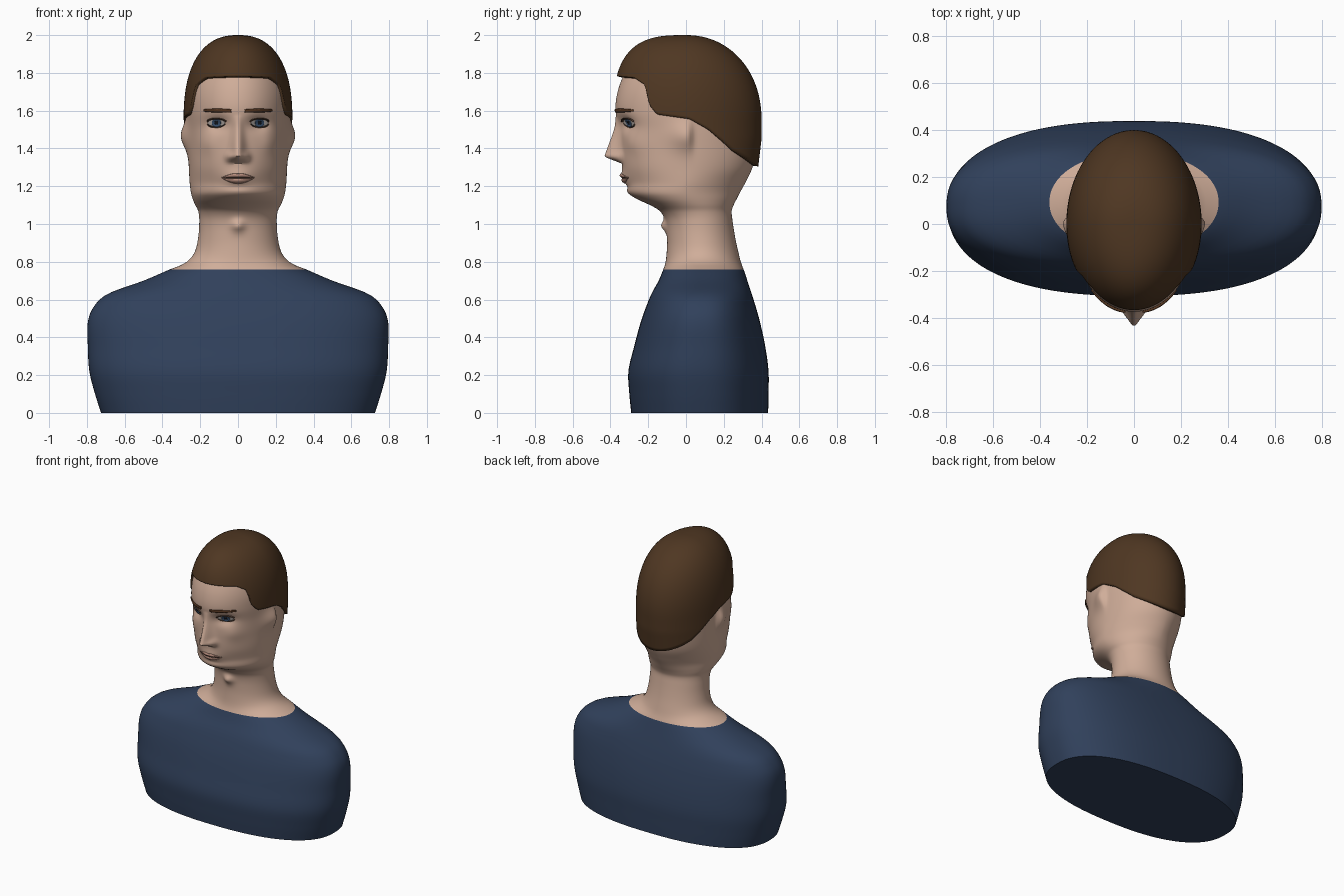
import bpy, bmesh
from math import sin, cos, pi, exp, sqrt

cube = bpy.data.objects.get("Cube")
if cube:
    bpy.data.objects.remove(cube)


def material(name, *rgb):
    m = bpy.data.materials.new(name)
    m.use_nodes = True
    m.diffuse_color = (*rgb, 1)
    m.node_tree.nodes["Principled BSDF"].inputs["Base Color"].default_value = (*rgb, 1)
    return m


SKIN = material("skin", .63, .42, .32)
NAVY = material("navy_cloth", .03, .052, .105)
BROWN = material("brown_hair", .078, .038, .016)
BROW = material("brow_brown", .09, .037, .015)
LIP = material("lip_pink", .46, .26, .2)
LID = material("lash_dark", .08, .045, .03)
WHITE = material("eye_white", .5, .45, .42)
IRIS = material("iris_blue", .05, .1, .19)
PUPIL = material("pupil_black", .01, .012, .018)


def finish(bm, name, mats, angle=40):
    me = bpy.data.meshes.new(name)
    bm.to_mesh(me)
    bm.free()
    for m in mats:
        me.materials.append(m)
    ob = bpy.data.objects.new(name, me)
    bpy.context.collection.objects.link(ob)
    bpy.ops.object.select_all(action="DESELECT")
    ob.select_set(True)
    bpy.context.view_layer.objects.active = ob
    bpy.ops.object.shade_smooth_by_angle(angle=angle * pi / 180)
    return ob


def loft(rings, close_bottom):
    """Join equal closed rings, listed from bottom to top."""
    bm = bmesh.new()
    rows = [[bm.verts.new(p) for p in ring] for ring in rings]
    n = len(rows[0])
    for lo, hi in zip(rows, rows[1:]):
        for i in range(n):
            j = (i + 1) % n
            bm.faces.new((lo[i], lo[j], hi[j], hi[i]))
    bm.faces.new(rows[-1])
    if close_bottom:
        bm.faces.new(rows[0][::-1])
    return bm


# Body sections: height, half width, front y, back y
BODY = [(0, .725, -.29, .435), (.1, .757, -.3, .437), (.22, .787, -.305, .437),
        (.35, .795, -.275, .42), (.48, .795, -.24, .392), (.56, .765, -.212, .37),
        (.63, .69, -.183, .348), (.7, .5, -.145, .325), (.76, .36, -.12, .305),
        (.79, .285, -.11, .293), (.84, .235, -.103, .28), (.92, .212, -.1, .262),
        (1.02, .205, -.11, .246), (1.07, .211, -.14, .242), (1.1, .226, -.19, .252),
        (1.13, .239, -.255, .267), (1.165, .249, -.308, .285), (1.22, .256, -.318, .315),
        (1.3, .26, -.337, .352), (1.4, .264, -.345, .374), (1.5, .268, -.35, .378),
        (1.6, .27, -.373, .374), (1.7, .266, -.362, .355), (1.8, .24, -.325, .31),
        (1.88, .19, -.28, .25), (1.93, .14, -.2, .18), (1.96, .03, -.04, .03)]


def section(z):
    """Smoothly interpolate the body table at height z."""
    k = 0
    while k < len(BODY) - 2 and BODY[k + 1][0] < z:
        k += 1
    a, b = BODY[k], BODY[k + 1]
    p, q = BODY[max(k - 1, 0)], BODY[min(k + 2, len(BODY) - 1)]
    h = b[0] - a[0]
    t = (z - a[0]) / h
    out = []
    for c in (1, 2, 3):
        m0 = (b[c] - p[c]) / (b[0] - p[0]) * h
        m1 = (q[c] - a[c]) / (q[0] - a[0]) * h
        out.append((1 + 2 * t) * (1 - t) ** 2 * a[c] + t * (1 - t) ** 2 * m0
                   + t * t * (3 - 2 * t) * b[c] + t * t * (t - 1) * m1)
    return out


def clamp(v):
    return max(0, min(1, v))


def bump(x, z, cx, cz, sx, sz):
    return exp(-((x - cx) / sx) ** 2 - ((z - cz) / sz) ** 2)


def squareness(z):
    return 2 + .4 * clamp((.8 - z) / .2) - .2 * bump(0, z, 0, 1.2, 1, .08)


def relief(x, z):
    """Forward push of nose, sockets, cheeks, mouth and throat."""
    x = abs(x)
    drop = clamp((1.58 - z) / .22)
    nose = .09 * drop * clamp((z - 1.32) / .035) * exp(-(x / (.02 + .018 * drop)) ** 2)
    wings = .022 * bump(x, z, .045, 1.355, .02, .025)
    sockets = -.03 * bump(x, z, .11, 1.53, .055, .04)
    cheeks = .014 * bump(x, z, .17, 1.43, .05, .06)
    mouth = .014 * bump(x, z, 0, 1.25, .08, .035) - .008 * bump(x, z, 0, 1.195, .07, .014)
    throat = .028 * bump(x, z, 0, .99, .035, .03)
    return nose + wings + sockets + cheeks + mouth + throat


def face_y(x, z):
    w, f, b = section(z)
    n, mid = squareness(z), (f + b) / 2
    return mid + (f - mid) * (1 - min(1, abs(x) / w) ** n) ** (1 / n) - relief(x, z)


def power(v, e):
    return (1 if v >= 0 else -1) * abs(v) ** e


def body_ring(z, count=160):
    w, f, b = section(z)
    mid, half, e = (f + b) / 2, (b - f) / 2, 2 / squareness(z)
    ring = []
    for i in range(count):
        a = 2 * pi * (i + .5) / count
        x, y = w * power(cos(a), e), mid + half * power(sin(a), e)
        if y < mid:
            y -= relief(x, z)
        # ears rise slowly from the cheek and fall off sharply behind
        if z > 1.2:
            d = y - .01
            x += power(cos(a), 1) * .036 * bump(d, z, 0, 1.465, .09 if d < 0 else .022, .075)
        ring.append((x, y, z))
    return ring


# Bust: shirt, neck and head in one skin, coloured by height
heights = [i * .02 for i in range(48)] + [.96 + i * .01 for i in range(101)]
bm = loft([body_ring(z) for z in heights], True)
for face in bm.faces:
    face.material_index = 1 if face.calc_center_median().z < .76 else 0
finish(bm, "bust", [SKIN, NAVY], 50)

# Hair: dome whose lower rim follows the hairline
HAIRLINE = [(-.4, 1.785), (-.28, 1.775), (-.215, 1.735), (-.19, 1.63), (-.15, 1.58),
            (.02, 1.555), (.12, 1.5), (.26, 1.385), (.4, 1.305)]


def hairline(y):
    for (y0, z0), (y1, z1) in zip(HAIRLINE, HAIRLINE[1:]):
        if y <= y1:
            return z0 + (z1 - z0) * (y - y0) / (y1 - y0)
    return HAIRLINE[-1][1]


def dome(size, z, n):
    return size * (1 - max(0, (z - 1.55) / .45) ** n) ** (1 / n)


def hair_point(a, t):
    rim = hairline(sin(a) * (.375 if sin(a) < 0 else .4))
    z = rim + (1.9998 - rim) * sin(t * pi / 2)
    depth = dome(.385, z, 3) if sin(a) < 0 else dome(.4, z, 2.1) - max(0, 1.45 - z) * .12
    return dome(.288, z, 2.4) * cos(a), depth * sin(a), z


COLS, ROWS = 160, 48
hair = finish(loft([[hair_point(2 * pi * i / COLS, r / ROWS) for i in range(COLS)]
                    for r in range(ROWS + 1)], False), "hair", [BROWN])
shell = hair.modifiers.new("thickness", "SOLIDIFY")
shell.thickness = .03
shell.offset = -1


def patch(name, mat, cx, cz, half, low, high, lift, bulge, side=1, nu=20, nv=6):
    """Raised plate that follows the face between two edge curves."""
    bm = bmesh.new()
    grid = []
    for i in range(nu + 1):
        u = -.99 + 1.98 * i / nu
        col = []
        for j in range(nv + 1):
            v = j / nv
            x, z = cx + half * u, cz + low(u) + (high(u) - low(u)) * v
            y = face_y(x, z) - lift - bulge * (1 - u * u) * 4 * v * (1 - v)
            col.append(bm.verts.new((side * x, y, z)))
        grid.append(col)
    for a, b in zip(grid, grid[1:]):
        for j in range(nv):
            quad = (a[j], b[j], b[j + 1], a[j + 1])
            bm.faces.new(quad if side > 0 else quad[::-1])
    ob = finish(bm, name, [mat])
    mod = ob.modifiers.new("thickness", "SOLIDIFY")
    mod.thickness = lift + .004
    mod.offset = -1


def arc(r):
    return lambda u: r * sqrt(1 - u * u)


# Brows and eyes, mirrored
for side, label in ((1, "left"), (-1, "right")):
    patch(label + "_brow", BROW, .11, 1.6, .074, lambda u: -.011 + .006 * max(0, u),
          lambda u: .012 - .005 * abs(u), .008, .006, side)
    patch(label + "_eye", WHITE, .115, 1.535, .046, arc(-.02), arc(.02), .002, .006, side)
    patch(label + "_iris", IRIS, .115, 1.535, .024, arc(-.022), arc(.022), .008, .002, side)
    patch(label + "_pupil", PUPIL, .115, 1.536, .01, arc(-.01), arc(.01), .011, .001, side)
    patch(label + "_upper_lid", LID, .115, 1.537, .05, arc(.017), arc(.024), .01, .004, side)
    patch(label + "_lower_lid", LID, .115, 1.533, .046, arc(-.023), arc(-.02), .004, .002, side)

# Lips with a dark line between them
patch("upper_lip", LIP, 0, 1.246, .088, lambda u: 0,
      lambda u: .026 * (1 - abs(u) ** 1.5) - .006 * exp(-(u / .15) ** 2), .003, .008)
patch("lower_lip", LIP, 0, 1.241, .082, lambda u: -.028 * (1 - u * u), lambda u: 0, .003, .009)
patch("mouth_line", LID, 0, 1.2435, .085, lambda u: -.003, lambda u: .003, .003, 0)
